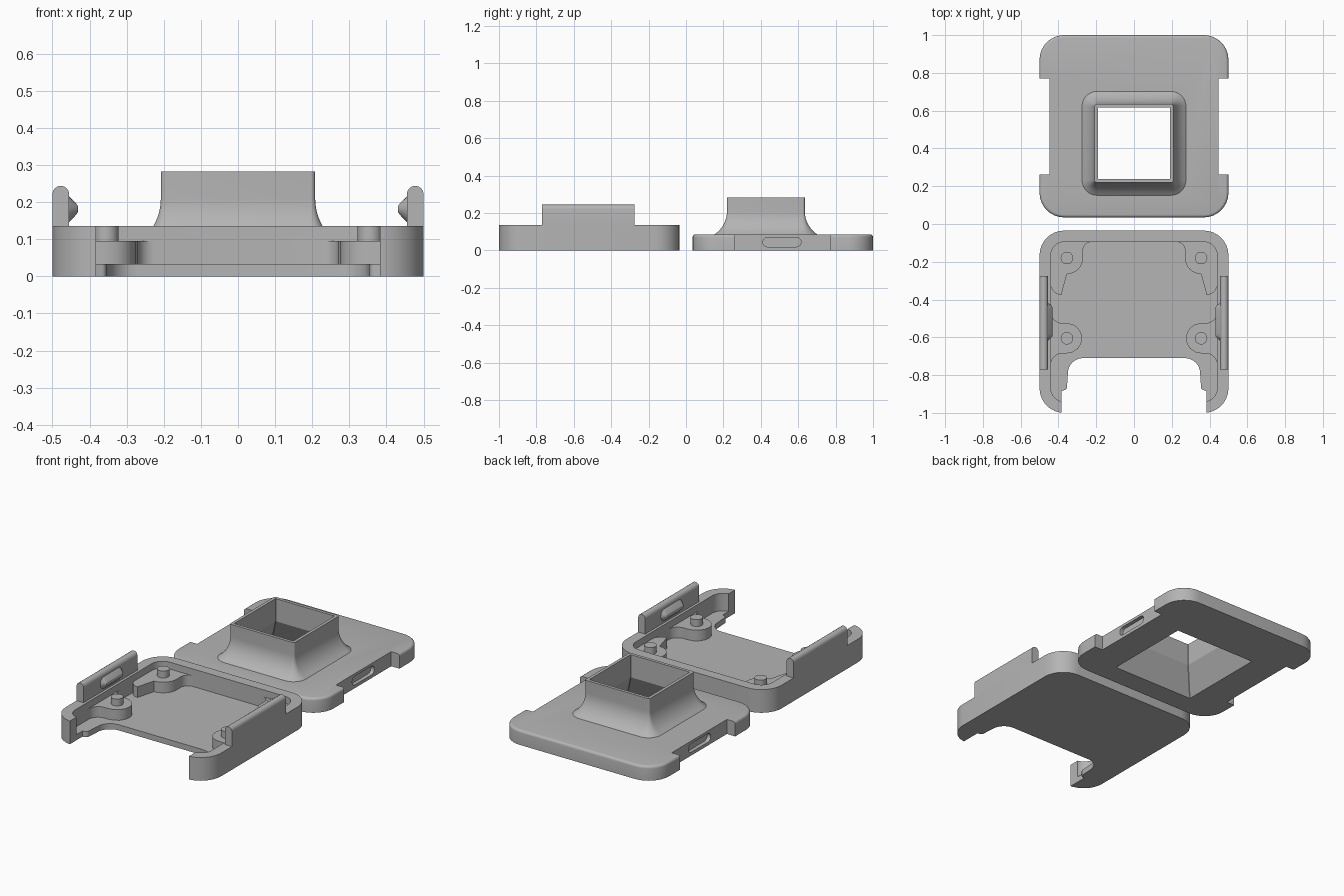
import bpy, bmesh, math
from mathutils import Vector

cube = bpy.data.objects.get("Cube")
if cube:
    bpy.data.objects.remove(cube, do_unlink=True)

grey = bpy.data.materials.new("plain_grey")
grey.use_nodes = True
GREY = (0.46, 0.46, 0.46, 1)
grey.diffuse_color = GREY
grey.node_tree.nodes["Principled BSDF"].inputs["Base Color"].default_value = GREY


# ---- helpers ----
def arc(cx, cy, r, a0, a1, n=8):
    angles = [math.radians(a0 + (a1 - a0) * i / n) for i in range(n + 1)]
    return [(cx + r * math.cos(a), cy + r * math.sin(a)) for a in angles]


def rounded_rect(cx, cy, hx, hy, r, n=8):
    pts = []
    for k, (sx, sy) in enumerate([(1, 1), (-1, 1), (-1, -1), (1, -1)]):
        pts += arc(cx + sx * (hx - r), cy + sy * (hy - r), r, 90 * k, 90 * k + 90, n)
    return pts


def loft(name, rings):
    """Closed solid through rings of 3D points."""
    bm = bmesh.new()
    rows = [[bm.verts.new(p) for p in ring] for ring in rings]
    n = len(rows[0])
    for a, b in zip(rows, rows[1:]):
        for i in range(n):
            j = (i + 1) % n
            bm.faces.new((a[i], a[j], b[j], b[i]))
    bm.faces.new(rows[0][::-1])
    bm.faces.new(rows[-1])
    bmesh.ops.remove_doubles(bm, verts=bm.verts, dist=1e-5)
    bmesh.ops.recalc_face_normals(bm, faces=bm.faces)
    mesh = bpy.data.meshes.new(name)
    bm.to_mesh(mesh)
    bm.free()
    mesh.materials.append(grey)
    obj = bpy.data.objects.new(name, mesh)
    bpy.context.collection.objects.link(obj)
    return obj


def at_z(pts, z):
    return [(x, y, z) for x, y in pts]


def prism(name, pts, z0, z1):
    return loft(name, [at_z(pts, z0), at_z(pts, z1)])


def activate(obj):
    bpy.ops.object.select_all(action='DESELECT')
    obj.select_set(True)
    bpy.context.view_layer.objects.active = obj


def combine(obj, tool, operation):
    mod = obj.modifiers.new("bool", 'BOOLEAN')
    mod.operation, mod.solver, mod.object = operation, 'EXACT', tool
    activate(obj)
    bpy.ops.object.modifier_apply(modifier=mod.name)
    bpy.data.objects.remove(tool, do_unlink=True)


def smooth(obj):
    activate(obj)
    bpy.ops.object.shade_smooth_by_angle(angle=math.radians(25))


def flip(pts, s):
    return [(s * x, y) for x, y in pts]


def stadium(s, x, half, r, yc, zc):
    """Slot outline in the yz plane at the given x."""
    pts = arc(half - r, 0, r, -90, 90) + arc(r - half, 0, r, 90, 270)
    return [(s * x, yc + y, zc + z) for y, z in pts]


SIDES = ((1, "left"), (-1, "right"))

# ---- tray: block, pocket and front opening ----
WALL, FLOOR, BOSS = 0.135, 0.033, 0.095
tray = prism("tray", rounded_rect(0, -0.5175, 0.5, 0.4825, 0.13), 0, WALL)
combine(tray, prism("pocket", rounded_rect(0, -0.5175, 0.44, 0.4225, 0.07), FLOOR, 0.5), 'DIFFERENCE')
edge = arc(0.27, -0.79, 0.08, 90, 0) + arc(0.37, -0.865, 0.015, 180, 270, 4)
edge += [(0.383, -0.885), (0.383, -1.1)]
opening = edge + flip(edge, -1)[::-1]
combine(tray, prism("opening", opening, -0.5, 0.5), 'DIFFERENCE')

# ---- bosses blended into the tray walls, with locating pins ----
front_boss = ([(0.47, -0.465)] + arc(0.38, -0.465, 0.06, 0, -90)
              + arc(0.355, -0.605, 0.08, 90, 270)
              + arc(0.38, -0.745, 0.06, 90, 0) + [(0.47, -0.745)])
back_boss = ([(0.47, -0.32)] + arc(0.385, -0.32, 0.055, 0, -90)
             + arc(0.355, -0.18, 0.085, 270, 180)
             + arc(0.225, -0.14, 0.045, 0, 90)
             + [(0.225, -0.07), (0.44, -0.07), (0.47, -0.14)])
for s, side in SIDES:
    for pts, y, end in ((front_boss, -0.605, "front"), (back_boss, -0.18, "back")):
        combine(tray, prism("boss", flip(pts, s), FLOOR / 2, BOSS), 'UNION')
        pin = prism(f"{end}_{side}_pin", arc(s * 0.355, y, 0.033, 0, 345, 23), BOSS, WALL)
        smooth(pin)
smooth(tray)

# ---- snap clips with catches ----
clip_profile = [(0.455, WALL), (0.5, WALL)] + arc(0.4775, 0.2215, 0.0225, 0, 180)
for s, side in SIDES:
    clip = loft(f"{side}_clip", [[(s * x, y, z) for x, z in clip_profile] for y in (-0.77, -0.275)])
    smooth(clip)
    catch = loft(f"{side}_catch", [stadium(s, x, half, r, -0.517, 0.181)
                                   for x, half, r in ((0.46, 0.1, 0.036), (0.455, 0.1, 0.035),
                                                      (0.435, 0.082, 0.014), (0.431, 0.076, 0.007))])
    smooth(catch)

# ---- lid: slab with rounded top edge ----
TOP, ROUND = 0.085, 0.015
rings = [at_z(rounded_rect(0, 0.5175, 0.5, 0.4825, 0.13), 0)]
for k in range(5):
    a = math.radians(22.5 * k)
    inset = ROUND * (1 - math.cos(a))
    pts = rounded_rect(0, 0.5175, 0.5 - inset, 0.4825 - inset, 0.13 - inset)
    rings.append(at_z(pts, TOP - ROUND + ROUND * math.sin(a)))
lid = loft("lid", rings)

# ---- flared square neck on the lid ----
NECK_Y, FLARE = 0.427, 0.15
rings = [at_z(rounded_rect(0, NECK_Y, 0.285, 0.285, 0.085), 0.04)]
for k in range(11):
    z = TOP + 0.0125 * k
    grow = FLARE - math.sqrt(FLARE ** 2 - (0.21 - z) ** 2)
    h = 0.208 + grow
    rings.append(at_z(rounded_rect(0, NECK_Y, h, h, 0.012 + grow), z))
rings.append(at_z(rounded_rect(0, NECK_Y, 0.208, 0.208, 0.012), 0.282))
combine(lid, loft("neck", rings), 'UNION')

# ---- tapered opening through the neck ----
bore = [at_z(rounded_rect(0, NECK_Y, h, h, 0.002, 1), z)
        for h, z in ((0.27, -0.02), (0.265, 0), (0.19, 0.15), (0.19, 0.4))]
combine(lid, loft("bore", bore), 'DIFFERENCE')

# ---- side notches and catch slots ----
for s, side in SIDES:
    notch = [(s * 0.447, 0.262), (s * 0.6, 0.262), (s * 0.6, 0.77), (s * 0.447, 0.77)]
    combine(lid, prism("notch", notch, -0.5, 0.5), 'DIFFERENCE')
    slot = loft("slot", [stadium(s, x, 0.102, 0.025, 0.513, 0.044) for x in (0.425, 0.48)])
    combine(lid, slot, 'DIFFERENCE')
smooth(lid)
